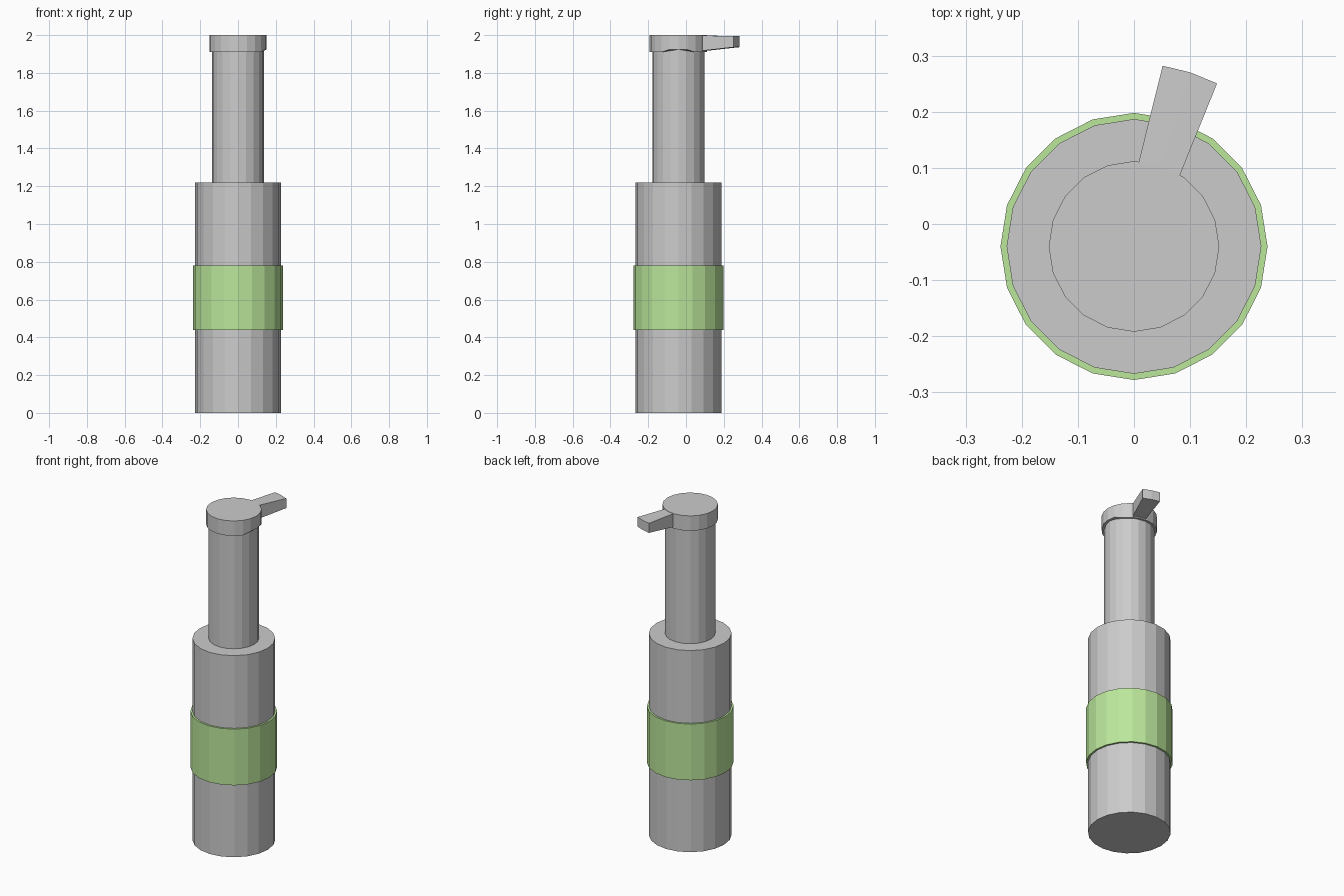
import bpy, bmesh
from math import radians, cos, sin

if "Cube" in bpy.data.objects:
    bpy.data.objects.remove(bpy.data.objects["Cube"])

CY = -0.04      # bottle axis sits forward of the origin, the spout points back
SIDES = 20


def finish(name, bm):
    bmesh.ops.recalc_face_normals(bm, faces=bm.faces)
    mesh = bpy.data.meshes.new(name)
    bm.to_mesh(mesh)
    bm.free()
    obj = bpy.data.objects.new(name, mesh)
    bpy.context.collection.objects.link(obj)
    return obj


def polar(r, deg, z):
    return (r * cos(radians(deg)), CY + r * sin(radians(deg)), z)


def lathe(name, profile):
    """Closed faceted solid from (radius, z) rings, bottom to top."""
    bm = bmesh.new()
    rings = [[bm.verts.new(polar(r, 360 * i / SIDES, z)) for i in range(SIDES)]
             for r, z in profile]
    for a, b in zip(rings, rings[1:]):
        for i in range(SIDES):
            j = (i + 1) % SIDES
            bm.faces.new((a[i], a[j], b[j], b[i]))
    bm.faces.new(rings[0][::-1])
    bm.faces.new(rings[-1])
    return finish(name, bm)


# Bottle with its shoulder and neck
lathe("bottle", [(0.227, 0), (0.227, 1.22), (0.138, 1.22), (0.138, 1.95)])

# Green label band
label = lathe("label_band", [(0.238, 0.44), (0.238, 0.78)])
green = bpy.data.materials.new("label_green")
green.diffuse_color = (0.5, 0.8, 0.33, 1)
green.use_nodes = True
green.node_tree.nodes["Principled BSDF"].inputs["Base Color"].default_value = green.diffuse_color
label.data.materials.append(green)

# Pump cap, lower rim lifted slightly on the right side
cap = lathe("pump_cap", [(0.152, 1.91), (0.152, 2.0)])
for v in cap.data.vertices:
    if v.co.z < 1.95 and v.co.x > 0.14:
        v.co.z += 0.014

# Spout drawn out of two neighbouring cap facets around 72 degrees
bm = bmesh.new()


def spout_ring(r, half_angle, z0, z1):
    path = [(a, z0) for a in (-1, 0, 1)] + [(a, z1) for a in (1, 0, -1)]
    return [bm.verts.new(polar(r, 72 + a * half_angle, z)) for a, z in path]


root = spout_ring(0.148, 15, 1.917, 1.998)
tip = spout_ring(0.326, 9, 1.936, 1.994)
for i in range(6):
    j = (i + 1) % 6
    bm.faces.new((root[i], root[j], tip[j], tip[i]))
for ring in (root, tip):
    bm.faces.new((ring[0], ring[1], ring[4], ring[5]))
    bm.faces.new((ring[1], ring[2], ring[3], ring[4]))
finish("spout", bm)
